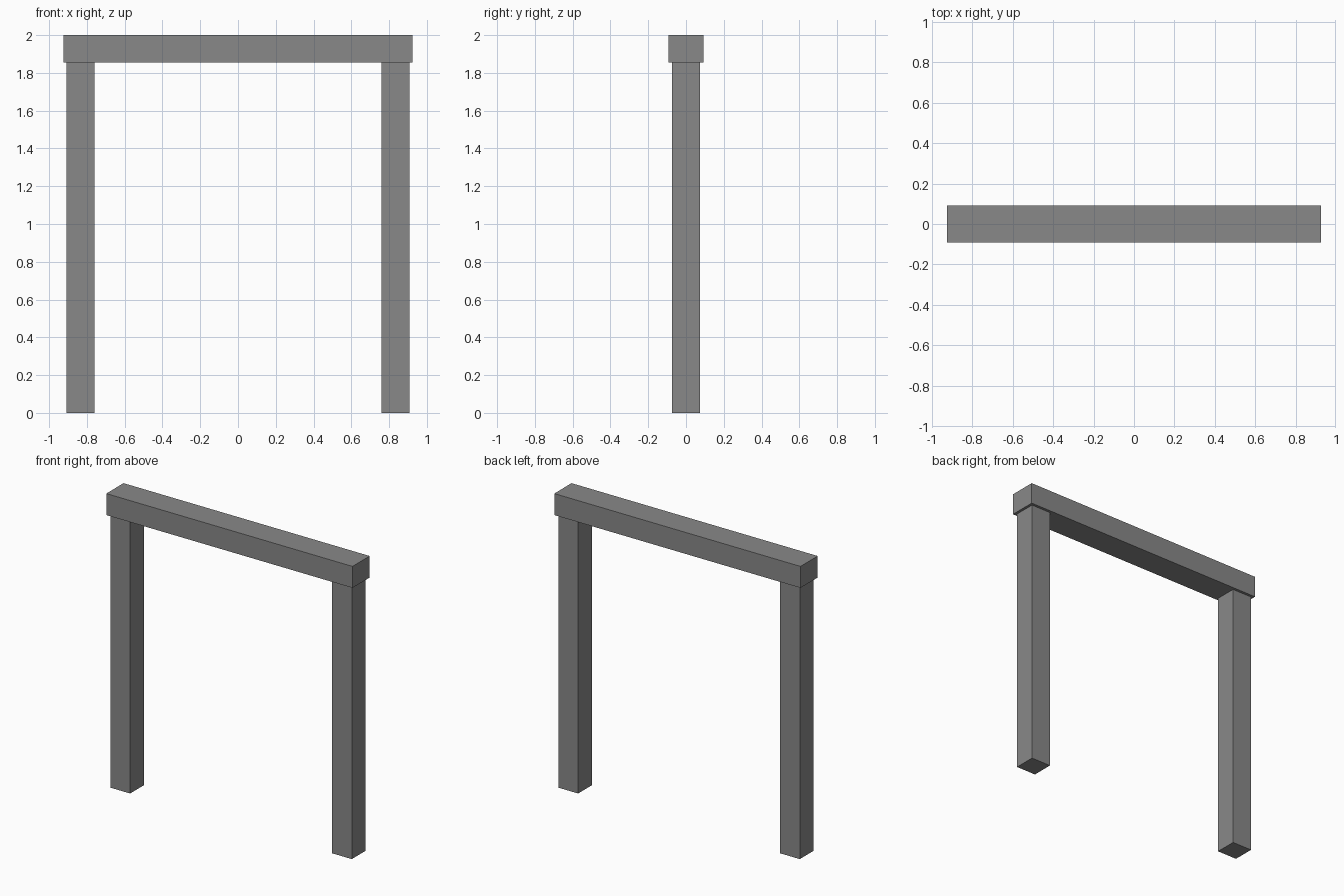
import bpy

if "Cube" in bpy.data.objects:
    bpy.data.objects.remove(bpy.data.objects["Cube"])


def box(name, center, size, material):
    x, y, z = (s / 2 for s in size)
    verts = [(i * x, j * y, k * z) for i in (-1, 1) for j in (-1, 1) for k in (-1, 1)]
    faces = [(0, 1, 3, 2), (4, 6, 7, 5), (0, 4, 5, 1),
             (2, 3, 7, 6), (0, 2, 6, 4), (1, 5, 7, 3)]
    mesh = bpy.data.meshes.new(name)
    mesh.from_pydata(verts, [], faces)
    mesh.materials.append(material)
    obj = bpy.data.objects.new(name, mesh)
    obj.location = center
    bpy.context.collection.objects.link(obj)
    return obj


HEIGHT = 2.0
BEAM_BOTTOM = 1.854
POST = 0.148

dark_grey = bpy.data.materials.new("dark_grey")
dark_grey.diffuse_color = (0.25, 0.25, 0.25, 1)
dark_grey.use_nodes = True
dark_grey.node_tree.nodes["Principled BSDF"].inputs["Base Color"].default_value = dark_grey.diffuse_color

# Two square posts
for side, name in ((-1, "left_post"), (1, "right_post")):
    box(name, (side * 0.833, 0, BEAM_BOTTOM / 2), (POST, POST, BEAM_BOTTOM), dark_grey)

# Top beam, slightly overhanging the posts
box("top_beam", (0, 0, (HEIGHT + BEAM_BOTTOM) / 2),
    (1.85, 0.185, HEIGHT - BEAM_BOTTOM), dark_grey)
